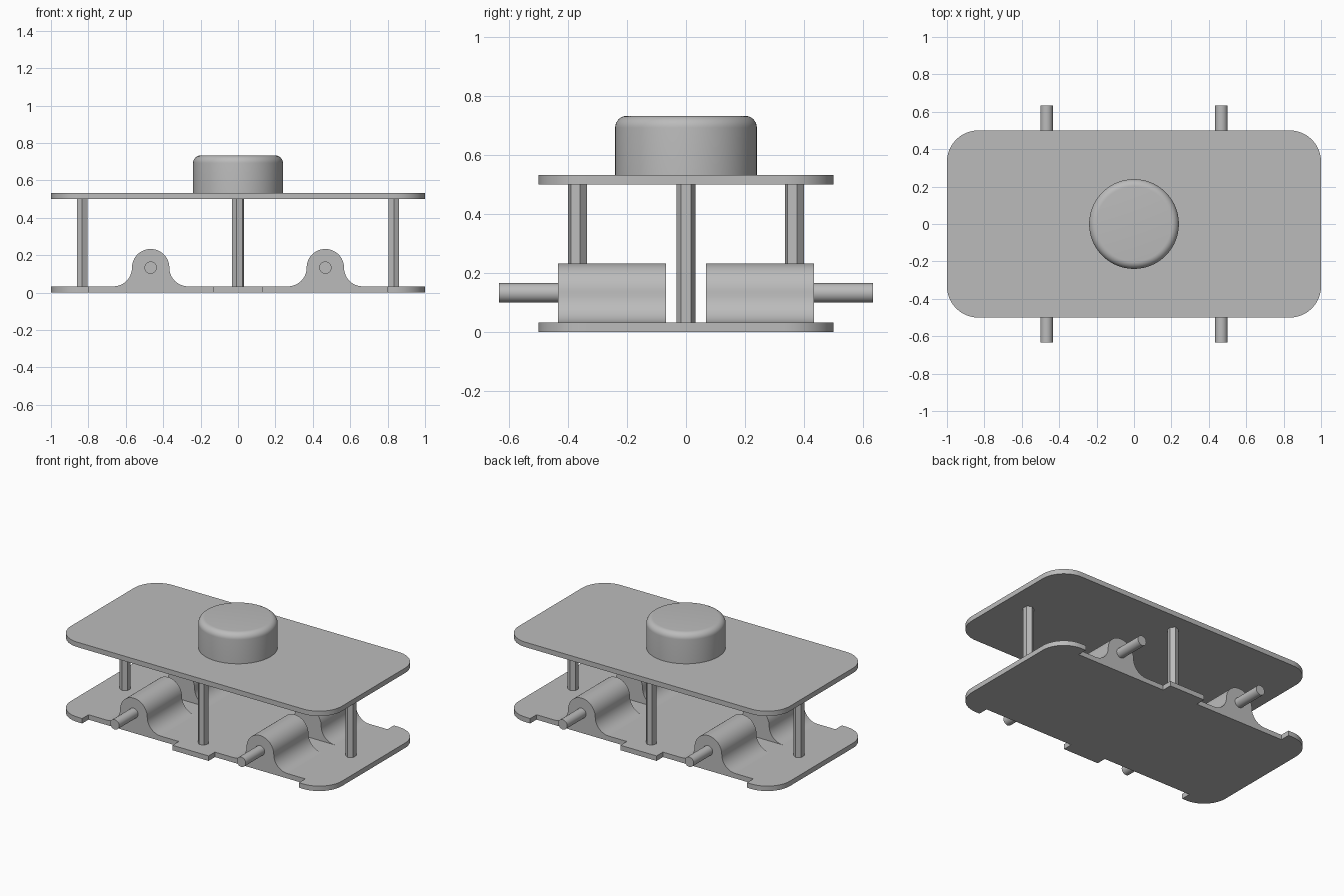
import bpy
import bmesh
from math import cos, sin, pi, radians

cube = bpy.data.objects.get("Cube")
if cube:
    bpy.data.objects.remove(cube, do_unlink=True)

T = 0.033           # plate thickness
AXLE_Z = 0.133      # motor shaft height
MOTOR_X = 0.467
R = 0.1             # motor housing radius

grey = bpy.data.materials.new("plain_grey")
grey.use_nodes = True
grey.diffuse_color = (0.5, 0.5, 0.5, 1)
grey.node_tree.nodes["Principled BSDF"].inputs["Base Color"].default_value = (0.5, 0.5, 0.5, 1)


def arc(cx, cy, r, start, end, steps=12):
    angles = [radians(start + (end - start) * i / steps) for i in range(steps + 1)]
    return [(cx + r * cos(a), cy + r * sin(a)) for a in angles]


def prism(name, outline, offset, to_3d, smooth=True):
    """Extrude a flat outline, placed in space by to_3d, along offset."""
    bm = bmesh.new()
    face = bm.faces.new([bm.verts.new(to_3d(u, v)) for u, v in outline])
    ext = bmesh.ops.extrude_face_region(bm, geom=[face])
    moved = [g for g in ext["geom"] if isinstance(g, bmesh.types.BMVert)]
    bmesh.ops.translate(bm, verts=moved, vec=offset)
    bmesh.ops.recalc_face_normals(bm, faces=bm.faces[:])
    return finish(name, bm, smooth)


def finish(name, bm, smooth=True):
    mesh = bpy.data.meshes.new(name)
    bm.to_mesh(mesh)
    bm.free()
    mesh.materials.append(grey)
    obj = bpy.data.objects.new(name, mesh)
    bpy.context.collection.objects.link(obj)
    if smooth:
        bpy.ops.object.select_all(action="DESELECT")
        obj.select_set(True)
        bpy.context.view_layer.objects.active = obj
        bpy.ops.object.shade_smooth_by_angle(angle=radians(30))
    return obj


# Plates: one quarter outline turned into a whole by reflection
def plate(name, z, notch):
    quarter = arc(0.833, 0.333, 0.167, 0, 90)
    if notch:
        quarter += [(0.8, 0.5), (0.8, 0.433), (0.133, 0.433), (0.133, 0.5)]
    half = quarter + [(-x, y) for x, y in reversed(quarter)]
    outline = half + [(x, -y) for x, y in reversed(half)]
    return prism(name, outline, (0, 0, T), lambda u, v: (u, v, z))


plate("base_plate", 0, True)
plate("top_plate", 0.5, False)

# Hexagonal standoffs between the plates
for name, x, y, turn in (("left", 0.833, 0, 30), ("right", -0.833, 0, 30),
                         ("front", 0, -0.367, 15), ("back", 0, 0.367, 15)):
    hexagon = arc(x, y, 0.033, turn, turn + 300, 5)
    prism(name + "_standoff", hexagon, (0, 0, 0.5 - T),
          lambda u, v: (u, v, T), smooth=False)

# Motor housings with flared feet, each with an output shaft
for side, sx in (("left", 1), ("right", -1)):
    for end, sy in (("front", -1), ("back", 1)):
        cx = sx * MOTOR_X
        housing = (arc(cx + 2 * R, AXLE_Z, R, 270, 180)
                   + arc(cx, AXLE_Z, R, 0, 180, 24)[1:]
                   + arc(cx - 2 * R, AXLE_Z, R, 0, -90)[1:])
        prism(f"{end}_{side}_motor_housing", housing, (0, sy * 0.366, 0),
              lambda u, v: (u, sy * 0.067, v))
        prism(f"{end}_{side}_motor_shaft", arc(cx, AXLE_Z, 0.033, 0, 345, 23),
              (0, sy * 0.2, 0), lambda u, v: (u, sy * 0.433, v))

# Round sensor cap: rounded profile spun about the vertical axis
bm = bmesh.new()
profile = [(0, 0.533), (0.24, 0.533)] + arc(0.2, 0.693, 0.04, 0, 90, 8) + [(0, 0.733)]
verts = [bm.verts.new((r, 0, z)) for r, z in profile]
edges = [bm.edges.new(pair) for pair in zip(verts, verts[1:])]
bmesh.ops.spin(bm, geom=verts + edges, cent=(0, 0, 0), axis=(0, 0, 1),
               angle=2 * pi, steps=64)
bmesh.ops.remove_doubles(bm, verts=bm.verts[:], dist=0.0005)
bmesh.ops.recalc_face_normals(bm, faces=bm.faces[:])
finish("sensor_cap", bm)
